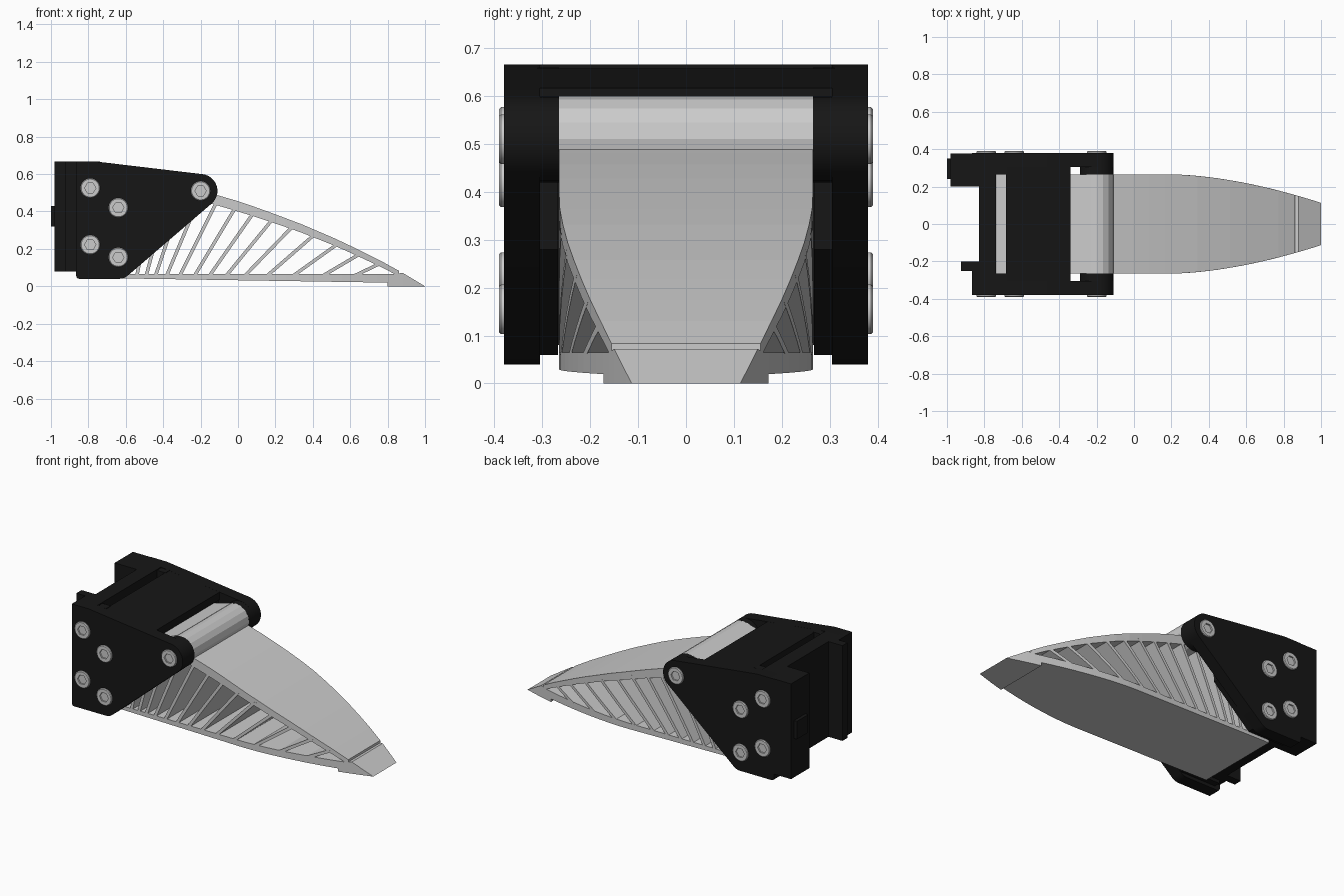
import bpy, bmesh, math

if "Cube" in bpy.data.objects:
    bpy.data.objects.remove(bpy.data.objects["Cube"])

black = bpy.data.materials.new("black")
black.diffuse_color = (0.008, 0.008, 0.008, 1)
black.use_nodes = True
black.node_tree.nodes["Principled BSDF"].inputs["Base Color"].default_value = black.diffuse_color


def finish(name, bm, mat=None, smooth=None):
    bmesh.ops.recalc_face_normals(bm, faces=bm.faces)
    me = bpy.data.meshes.new(name)
    bm.to_mesh(me)
    bm.free()
    ob = bpy.data.objects.new(name, me)
    bpy.context.collection.objects.link(ob)
    if mat:
        me.materials.append(mat)
    if smooth:
        for p in me.polygons:
            p.use_smooth = True
        me.set_sharp_from_angle(angle=math.radians(smooth))
    return ob


def prism(name, pts, y0, y1, mat=None, smooth=None):
    """Extrude an x-z outline from y0 to y1."""
    bm = bmesh.new()
    f = bm.faces.new([bm.verts.new((x, y0, z)) for x, z in pts])
    r = bmesh.ops.extrude_face_region(bm, geom=[f])
    for v in r["geom"]:
        if isinstance(v, bmesh.types.BMVert):
            v.co.y = y1
    return finish(name, bm, mat, smooth)


def box(name, x0, x1, y0, y1, z0, z1, mat=None):
    return prism(name, [(x0, z0), (x1, z0), (x1, z1), (x0, z1)], y0, y1, mat)


def arc(cx, cz, r, a0, a1, n):
    return [(cx + r * math.cos(math.radians(a0 + (a1 - a0) * i / n)),
             cz + r * math.sin(math.radians(a0 + (a1 - a0) * i / n))) for i in range(n + 1)]


def half_width(x):
    return 0.265 if x <= 0.2 else 0.265 - 0.152 * ((x - 0.2) / 0.8) ** 1.7


def ribbon(name, a, b):
    """Solid between two x-z lines, with its width following the finger plan."""
    bm = bmesh.new()
    rows = []
    for (ax, az), (bx, bz) in zip(a, b):
        ha, hb = half_width(ax), half_width(bx)
        rows.append([bm.verts.new(c) for c in ((ax, -ha, az), (ax, ha, az), (bx, hb, bz), (bx, -hb, bz))])
    for r, s in zip(rows, rows[1:]):
        for i in range(4):
            j = (i + 1) % 4
            bm.faces.new((r[i], r[j], s[j], s[i]))
    bm.faces.new(rows[0])
    bm.faces.new(rows[-1])
    return finish(name, bm)


# upper line of the finger, interpolated
TOP = [(-0.735, 0.545), (-0.34, 0.565), (-0.23, 0.596), (-0.12, 0.49), (0.0, 0.455), (0.118, 0.415),
       (0.33, 0.336), (0.545, 0.244), (0.76, 0.138), (0.88, 0.072), (1.0, 0.0)]


def top(x):
    for (x0, z0), (x1, z1) in zip(TOP, TOP[1:]):
        if x <= x1:
            return z0 + (z1 - z0) * (x - x0) / (x1 - x0)
    return 0.0


def skin(x):
    return 0.055 - 0.03 * max(0, x)


# finger: curved skin, bottom sheet, tip foot
xs = [-0.18 + 1.04 * i / 12 for i in range(13)]
line = [(x, 0.508 if x < -0.12 else top(x)) for x in xs]
ribbon("finger_skin", line, [(x, z - skin(x)) for x, z in line])
xs = [-0.735, -0.3, 0.2] + [0.2 + 0.06 * i for i in range(1, 11)]
ribbon("finger_bottom_sheet", [(x, 0.065) for x in xs],
       [(x, 0.044 - 0.016 * (x + 0.735)) for x in xs])
xs = [0.8, 0.84, 0.88, 0.92, 0.96, 1.0]
ribbon("finger_tip", [(x, min(0.065, top(x)) if x < 0.86 else top(x)) for x in xs],
       [(x, 0 if x < 1 else -0.0) for x in xs])

# finger: rear frame and pivot barrel
ribbon("finger_rear_top", TOP[:3], [(x, z - 0.05) for x, z in TOP[:3]])
box("finger_rear_wall", -0.735, -0.69, -0.265, 0.265, 0.044, 0.545)
prism("finger_barrel", arc(-0.2, 0.51, 0.09, 0, 337.5, 15), -0.265, 0.265)

# finger: leaning ribs (foot position, lean)
RIBS = [(-0.59, 0.13), (-0.54, 0.2), (-0.49, 0.27), (-0.44, 0.34), (-0.38, 0.42), (-0.31, 0.5),
        (-0.23, 0.6), (-0.15, 0.7), (-0.06, 0.82), (0.04, 0.97), (0.16, 1.15), (0.3, 1.4),
        (0.46, 1.7), (0.63, 2.1)]
for i, (x0, lean) in enumerate(RIBS):
    z = 0.06
    while z < top(x0 + lean * (z - 0.06)) - 0.025:
        z += 0.005
    w = 0.009 * math.sqrt(1 + lean * lean)
    x1 = x0 + lean * (z - 0.06)
    t = [k / 4 for k in range(5)]
    ribbon(f"finger_rib_{i}", [(x0 - w + (x1 - x0) * k, 0.06 + (z - 0.06) * k) for k in t],
           [(x0 + w + (x1 - x0) * k, 0.06 + (z - 0.06) * k) for k in t])

# bracket: side plates, inner liners, pivot bosses
plate = (arc(-0.85, 0.055, 0.015, 180, 270, 4) + arc(-0.635, 0.11, 0.07, 270, 310.7, 6)
         + arc(-0.2, 0.51, 0.09, -49.3, 83.2, 16) + [(-0.75, 0.666), (-0.865, 0.666)])
liner = [(-0.83, 0.06), (-0.59, 0.06), (-0.345, 0.28), (-0.345, 0.6), (-0.75, 0.65), (-0.83, 0.65)]
for side, s in (("front", -1), ("back", 1)):
    prism(f"bracket_plate_{side}", plate, s * 0.305, s * 0.38, black, 30)
    prism(f"bracket_liner_{side}", liner, s * 0.267, s * 0.306, black)
    prism(f"bracket_boss_{side}", arc(-0.2, 0.51, 0.09, 0, 345, 23), s * 0.265, s * 0.306, black, 30)
    box(f"bracket_top_edge_{side}", -0.83, -0.68, s * 0.265, s * 0.31, 0.6, 0.66, black)

# bracket: top plate, back plate and rear rails
prism("bracket_top_plate", [(-0.685, 0.61), (-0.34, 0.57), (-0.34, 0.617), (-0.685, 0.658)],
      -0.31, 0.31, black)
box("bracket_back_plate", -0.83, -0.737, -0.31, 0.31, 0.08, 0.666, black)
box("rear_block", -0.98, -0.82, 0.2, 0.378, 0.08, 0.666, black)
box("rear_tab", -1.0, -0.97, 0.24, 0.35, 0.32, 0.43, black)
box("rear_hook", -0.925, -0.82, -0.25, -0.2, 0.08, 0.666, black)
box("rear_hook_base", -0.865, -0.82, -0.31, -0.2, 0.08, 0.666, black)


# socket-head screws
def screw(name, cx, cz, s):
    n = 48
    bm = bmesh.new()
    rows = []
    for r, y, hexed in ((0.052, 0.375, 0), (0.052, 0.386, 0), (0.048, 0.39, 0), (0.03, 0.39, 1), (0.03, 0.381, 1)):
        row = []
        for k in range(n):
            a = 2 * math.pi * k / n
            q = r
            if hexed:
                q = r * math.cos(math.pi / 6) / math.cos(a % (math.pi / 3) - math.pi / 6)
            row.append(bm.verts.new((cx + q * math.cos(a), s * y, cz + q * math.sin(a))))
        rows.append(row)
    for r, t in zip(rows, rows[1:]):
        for k in range(n):
            bm.faces.new((r[k], r[(k + 1) % n], t[(k + 1) % n], t[k]))
    bm.faces.new(rows[0])
    bm.faces.new(rows[-1])
    finish(name, bm, None, 25)


for i, (x, z) in enumerate([(-0.79, 0.525), (-0.64, 0.42), (-0.79, 0.222), (-0.64, 0.155), (-0.2, 0.51)]):
    screw(f"screw_front_{i}", x, z, -1)
    screw(f"screw_back_{i}", x, z, 1)
